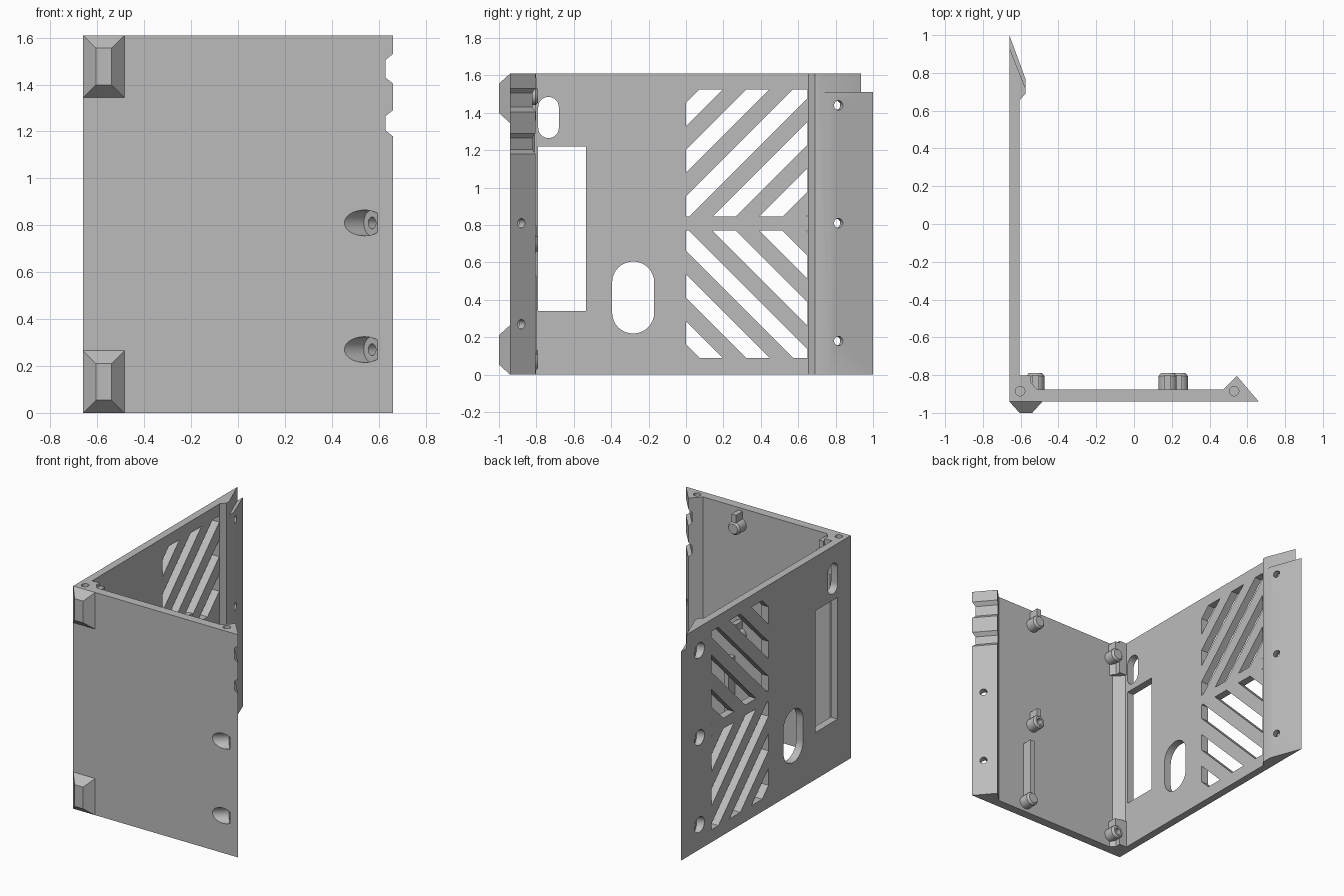
import bpy, bmesh, math
from mathutils import Vector

if "Cube" in bpy.data.objects:
    bpy.data.objects.remove(bpy.data.objects["Cube"])

grey = bpy.data.materials.new("plain grey")
grey.use_nodes = True
grey.diffuse_color = (0.5, 0.5, 0.5, 1)
grey.node_tree.nodes["Principled BSDF"].inputs["Base Color"].default_value = (0.5, 0.5, 0.5, 1)

TOP = 1.61
PLACE = {"x": lambda u, v, d: (d, u, v),
         "y": lambda u, v, d: (u, d, v),
         "z": lambda u, v, d: (u, v, d)}


def finish(name, bm):
    bmesh.ops.recalc_face_normals(bm, faces=bm.faces)
    mesh = bpy.data.meshes.new(name)
    bm.to_mesh(mesh)
    bm.free()
    mesh.materials.append(grey)
    ob = bpy.data.objects.new(name, mesh)
    bpy.context.collection.objects.link(ob)
    return ob


def prism(name, pts, axis, a, b, bands=()):
    """Extrude a flat outline along an axis; bands trim it with half planes."""
    bm = bmesh.new()
    bm.faces.new([bm.verts.new(PLACE[axis](u, v, a)) for u, v in pts])
    for co, normal in bands:
        bmesh.ops.bisect_plane(bm, geom=bm.verts[:] + bm.edges[:] + bm.faces[:],
                               plane_co=co, plane_no=normal, clear_outer=True)
    if not bm.faces:
        bm.free()
        return None
    ext = bmesh.ops.extrude_face_region(bm, geom=bm.faces[:])
    step = Vector(PLACE[axis](0, 0, b - a))
    for v in ext["geom"]:
        if isinstance(v, bmesh.types.BMVert):
            v.co += step
    return finish(name, bm)


def rect(u0, v0, u1, v1):
    return [(u0, v0), (u1, v0), (u1, v1), (u0, v1)]


def rounded(u0, v0, u1, v1, r, n=8):
    pts = []
    corners = [(u1 - r, v1 - r), (u0 + r, v1 - r), (u0 + r, v0 + r), (u1 - r, v0 + r)]
    for q, (cu, cv) in enumerate(corners):
        for i in range(n + 1):
            t = (q + i / n) * math.pi / 2
            pts.append((cu + r * math.cos(t), cv + r * math.sin(t)))
    return pts


def rod(name, start, end, r0, r1=None, n=32):
    start, end = Vector(start), Vector(end)
    d = end - start
    bm = bmesh.new()
    bmesh.ops.create_cone(bm, cap_ends=True, segments=n, radius1=r0,
                          radius2=r0 if r1 is None else r1, depth=d.length)
    rot = d.to_track_quat("Z", "Y")
    for v in bm.verts:
        v.co = rot @ v.co + (start + end) / 2
    return finish(name, bm)


def cut(target, cutter):
    bpy.context.view_layer.objects.active = target
    mod = target.modifiers.new("cut", "BOOLEAN")
    mod.operation, mod.solver, mod.object = "DIFFERENCE", "EXACT", cutter
    bpy.ops.object.modifier_apply(modifier=mod.name)
    bpy.data.objects.remove(cutter)


def smooth(ob):
    bpy.ops.object.select_all(action="DESELECT")
    ob.select_set(True)
    bpy.context.view_layer.objects.active = ob
    bpy.ops.object.shade_smooth_by_angle(angle=math.radians(30))


# Two-panel shell with mitred edges and a filleted inner corner
shell = prism("corner_panel", [
    (-0.66, -0.94), (0.66, -0.94), (0.545, -0.805), (0.475, -0.875),
    (-0.54, -0.875), (-0.605, -0.81), (-0.605, 0.655), (-0.575, 0.69),
    (-0.575, 0.77), (-0.66, 1.0)], "z", 0, TOP)

# Step at the top of the rear mitre
cut(shell, prism("step", [(-0.66, 0.935), (-0.56, 0.682), (-0.4, 0.75), (-0.66, 1.3),
                          (-0.8, 1.3), (-0.8, 1.289)], "z", 1.51, 1.7))


# Counterbored screw holes square to the mitred faces
def screw_hole(x, y, z, nx, ny, wall):
    p, n = Vector((x, y, z)), Vector((nx, ny, 0)).normalized()
    cut(shell, rod("bore", p + n * 0.1, p - n * 0.2, 0.025))
    cut(shell, rod("counterbore", p - n * wall, p - n * 0.3, 0.055))


for z in (0.27, 0.81, 1.35):
    screw_hole(0.609, -0.88, z, 0.135, 0.115, 0.049)
for z in (0.18, 0.81, 1.44):
    screw_hole(-0.592, 0.815, z, 0.23, 0.085, 0.04)

# Trapezoid grooves across the front mitre
for z0, z1 in ((1.18, 1.29), (1.405, 1.53)):
    bm = bmesh.new()
    along = Vector((-0.115, 0.135, 0)).normalized()
    out = Vector((0.135, 0.115, 0)).normalized()
    base = Vector((0.6025, -0.8725, 0))
    ring = []
    for d, z in ((-0.024, z0 + 0.025), (0.024, z0 - 0.025), (0.024, z1 + 0.025), (-0.024, z1 - 0.025)):
        ring.append(bm.verts.new(base + out * d - along * 0.2 + Vector((0, 0, z))))
    ext = bmesh.ops.extrude_face_region(bm, geom=[bm.faces.new(ring)])
    bmesh.ops.translate(bm, vec=along * 0.4,
                        verts=[g for g in ext["geom"] if isinstance(g, bmesh.types.BMVert)])
    cut(shell, finish("groove", bm))

# Side panel openings
for outline in (rounded(-0.79, 1.265, -0.68, 1.485, 0.054), rect(-0.79, 0.34, -0.535, 1.22),
                rounded(-0.395, 0.22, -0.17, 0.605, 0.112)):
    cut(shell, prism("opening", outline, "x", -0.8, -0.5))
for z in (0.18, 0.65):
    cut(shell, rod("small_hole", (-0.8, -0.285, z), (-0.5, -0.285, z), 0.024))

# Chevron vent: slanted slots mirrored about the middle
for sign in (1, -1):
    z_mid = 0.8075 + sign * 0.0375
    outline = rect(0, z_mid, 0.65, z_mid + sign * 0.68)
    for k in range(-4, 3):
        c = 0.142 + 0.25 * k
        trims = [((0, c, z_mid), (0, -1, sign)), ((0, c + 0.124, z_mid), (0, 1, -sign))]
        slot = prism("slot", outline, "x", -0.8, -0.5, trims)
        if slot:
            cut(shell, slot)

# Screw holes in both ends of the upright edges
for x in (-0.603, 0.53):
    for z in (0, TOP):
        cut(shell, rod("end_hole", (x, -0.885, z - 0.15), (x, -0.885, z + 0.15), 0.025))
smooth(shell)

# Corner blocks around the end holes
for name, z0, z1 in (("lower_corner_block", 0, 0.2), ("upper_corner_block", 1.36, TOP)):
    prism(name, [(-0.607, -0.803), (-0.545, -0.803), (-0.545, -0.84), (-0.51, -0.88),
                 (-0.55, -0.88), (-0.607, -0.82)], "z", z0, z1)

# Bevelled feet on the front
for name, z0 in (("lower_foot", 0), ("upper_foot", TOP - 0.265)):
    bm = bmesh.new()
    loops = []
    for y, inset in ((-0.94, 0), (-1.0, 0.054)):
        pts = rect(-0.66 + inset, z0 + inset, -0.485 - inset, z0 + 0.265 - inset)
        loops.append([bm.verts.new((u, y, v)) for u, v in pts])
    for loop in loops:
        bm.faces.new(loop)
    for i in range(4):
        j = (i + 1) % 4
        bm.faces.new((loops[0][i], loops[0][j], loops[1][j], loops[1][i]))
    finish(name, bm)

# Hollow standoffs with a stiffening rib above each
for i, (x, z, rib) in enumerate(((0.178, 1.49, 0.1), (0.178, 0.70, 0.1), (0.237, 0.07, 0.46),
                                 (-0.522, 1.49, 0.1), (-0.522, 0.09, 0.1)), 1):
    post = rod(f"standoff_{i}", (x, -0.88, z), (x, -0.805, z), 0.048)
    tip = rod(f"standoff_tip_{i}", (x, -0.805, z), (x, -0.79, z), 0.048, 0.036)
    for part in (post, tip):
        cut(part, rod("bore", (x, -0.87, z), (x, -0.7, z), 0.022))
        smooth(part)
    prism(f"standoff_rib_{i}", rect(x - 0.018, z + 0.03, x + 0.018, z + rib), "y", -0.88, -0.8)
